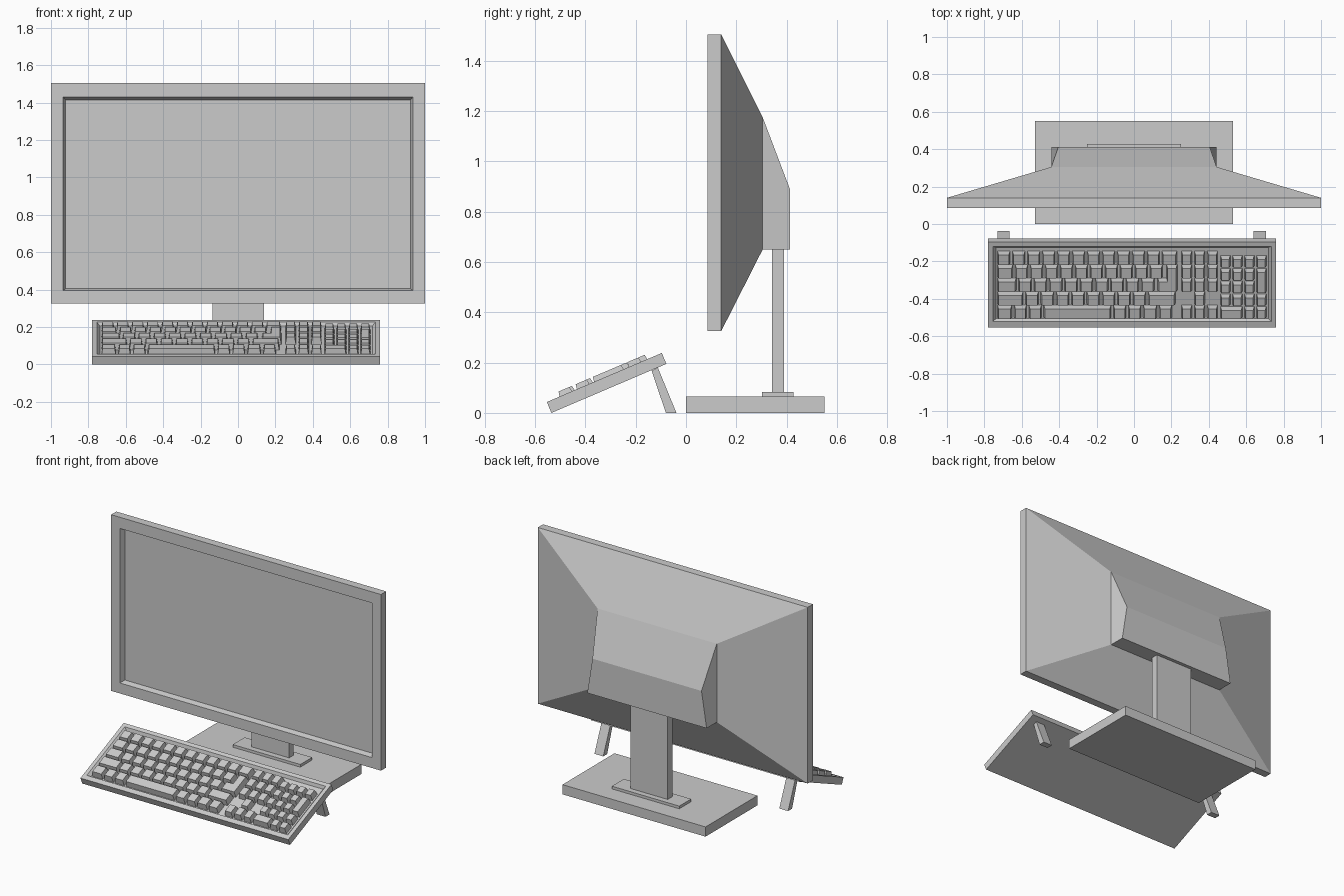
import bpy, bmesh, math

if "Cube" in bpy.data.objects:
    bpy.data.objects.remove(bpy.data.objects["Cube"])

grey = bpy.data.materials.new("light_grey")
grey.diffuse_color = (0.6, 0.6, 0.6, 1)
grey.use_nodes = True
grey.node_tree.nodes["Principled BSDF"].inputs["Base Color"].default_value = grey.diffuse_color


def finish(name, bm):
    bmesh.ops.recalc_face_normals(bm, faces=bm.faces)
    mesh = bpy.data.meshes.new(name)
    bm.to_mesh(mesh)
    bm.free()
    mesh.materials.append(grey)
    obj = bpy.data.objects.new(name, mesh)
    bpy.context.collection.objects.link(obj)
    return obj


def loft(bm, rings):
    """Skin a chain of equal-sized point rings and cap both ends."""
    loops = [[bm.verts.new(p) for p in ring] for ring in rings]
    for a, b in zip(loops, loops[1:]):
        n = len(a)
        for i in range(n):
            j = (i + 1) % n
            bm.faces.new((a[i], a[j], b[j], b[i]))
    bm.faces.new(loops[0][::-1])
    bm.faces.new(loops[-1])


def flat_ring(x0, x1, y0, y1, z):
    return [(x0, y0, z), (x1, y0, z), (x1, y1, z), (x0, y1, z)]


def upright_ring(y, z0, z1, half_bottom, half_top):
    return [(-half_bottom, y, z0), (half_bottom, y, z0),
            (half_top, y, z1), (-half_top, y, z1)]


def box(name, x0, x1, y0, y1, z0, z1):
    bm = bmesh.new()
    loft(bm, [flat_ring(x0, x1, y0, y1, z0), flat_ring(x0, x1, y0, y1, z1)])
    return finish(name, bm)


# Monitor: recessed screen, bezel, tapered back and rear housing
bm = bmesh.new()
loft(bm, [upright_ring(0.12, 0.405, 1.415, 0.922, 0.922),
          upright_ring(0.085, 0.395, 1.43, 0.935, 0.935),
          upright_ring(0.085, 0.325, 1.505, 1.0, 1.0),
          upright_ring(0.14, 0.325, 1.505, 1.0, 1.0),
          upright_ring(0.305, 0.65, 1.175, 0.442, 0.442),
          upright_ring(0.413, 0.65, 0.89, 0.442, 0.404)])
finish("monitor", bm)

# Stand
box("stand_base", -0.53, 0.53, 0.0, 0.55, 0.0, 0.065)
box("stand_plate", -0.25, 0.25, 0.302, 0.428, 0.06, 0.083)
box("stand_column", -0.137, 0.14, 0.341, 0.39, 0.07, 0.66)

# Keyboard tray, modelled flat and then tilted
TILT = math.radians(23.1)


def tilt(obj):
    obj.rotation_euler.x = TILT
    obj.location.y = -0.535


bm = bmesh.new()
loft(bm, [flat_ring(-0.78, 0.76, 0.0, 0.497, 0.0),
          flat_ring(-0.78, 0.76, 0.0, 0.497, 0.047),
          flat_ring(-0.755, 0.735, 0.034, 0.471, 0.047),
          flat_ring(-0.738, 0.718, 0.044, 0.458, 0.028)])
tilt(finish("keyboard_tray", bm))

# Keys
keys = bmesh.new()


def key(x0, x1, y0, y1):
    t = 0.007
    loft(keys, [flat_ring(x0, x1, y0, y1, 0.026),
                flat_ring(x0 + t, x1 - t, y0 + t, y1 - t, 0.067)])


ROW, DEPTH, GAP, LEFT = 0.0785, 0.072, 0.011, -0.731


def row_y(r):
    return 0.052 + r * ROW


# Main block, front row first
main_rows = [[0.09, 0.078, 0.08, 0.372, 0.08, 0.08, 0.085, 0.08],
             [0.15] + [0.082] * 8 + [0.157],
             [0.113] + [0.082] * 9,
             [0.095] + [0.08] * 10,
             [0.08] * 11 + [0.092]]
for r, widths in enumerate(main_rows):
    x = LEFT
    for w in widths:
        key(x, x + w - GAP, row_y(r), row_y(r) + DEPTH)
        x += w

# Stepped enter key
key(0.126, 0.232, row_y(2), row_y(2) + DEPTH)
key(0.173, 0.232, row_y(2), row_y(3) + DEPTH)

# Navigation block and arrow keys
for c in range(3):
    x = 0.253 + c * 0.069
    for r in range(5):
        if r != 1 or c == 1:
            key(x, x + 0.057, row_y(r), row_y(r) + DEPTH)

# Number pad: wide front-left key and one tall key in the last column
PAD_X, PAD_Y = 0.0642, 0.0744
for c in range(4):
    for r in range(5):
        if (r == 0 and c == 1) or (r == 3 and c == 3):
            continue
        x, y = 0.462 + c * PAD_X, 0.052 + r * PAD_Y
        wide = PAD_X if (r == 0 and c == 0) else 0
        tall = PAD_Y if (r == 2 and c == 3) else 0
        key(x, x + 0.053 + wide, y, y + 0.061 + tall)
tilt(finish("keyboard_keys", keys))

# Folding feet under the back of the keyboard
foot_profile = [(-0.137, 0.168), (-0.112, 0.18), (-0.038, 0.0), (-0.08, 0.0)]
for side, x0 in (("left", -0.73), ("right", 0.64)):
    bm = bmesh.new()
    loft(bm, [[(x, y, z) for y, z in foot_profile] for x in (x0, x0 + 0.065)])
    finish("keyboard_foot_" + side, bm)
